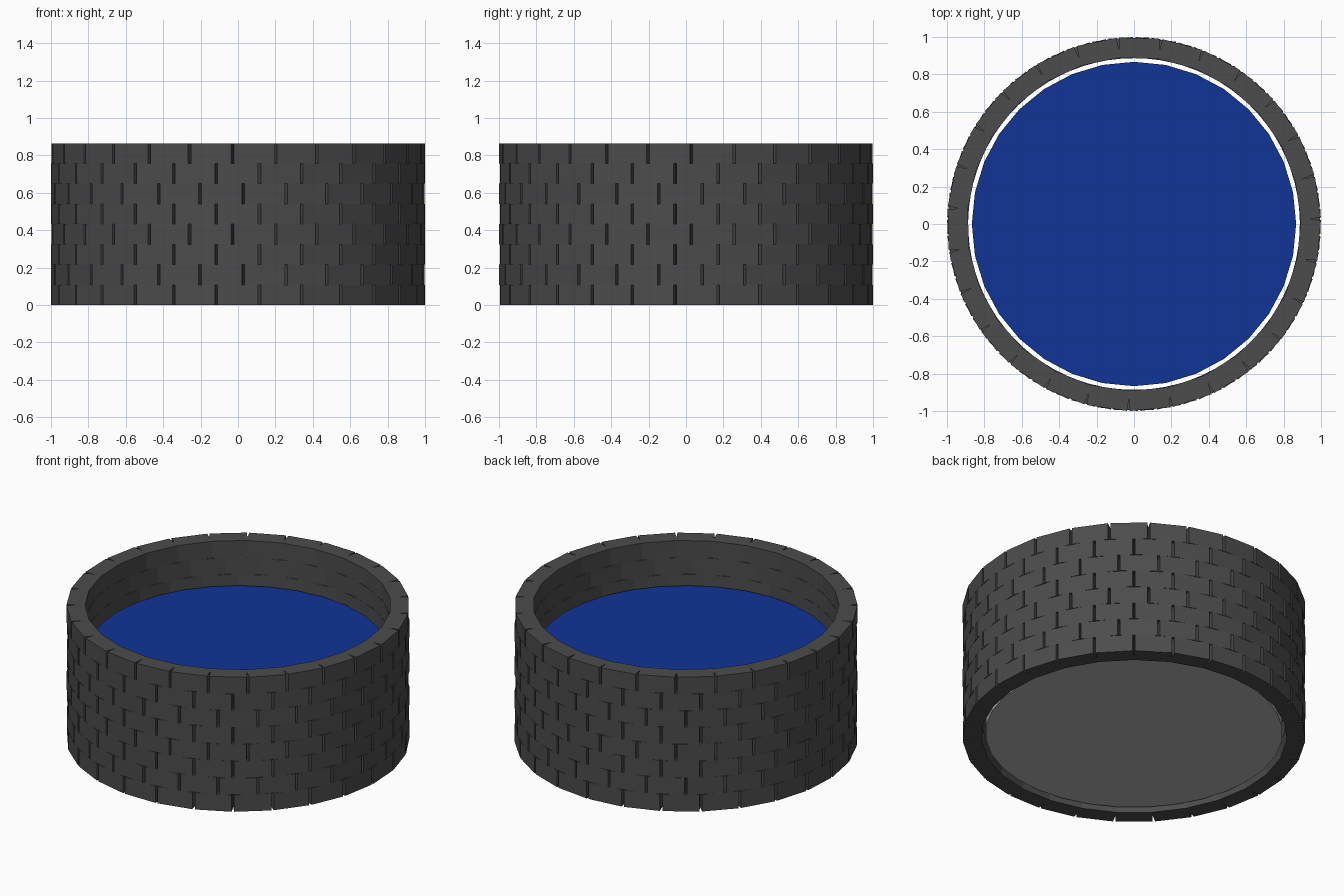
import bpy, bmesh, math

if "Cube" in bpy.data.objects:
    bpy.data.objects.remove(bpy.data.objects["Cube"])

ROWS, BRICKS = 8, 27
HEIGHT = 0.865
ROW_H = HEIGHT / ROWS
STEP = 2 * math.pi / BRICKS
R_OUT, R_TOUCH, R_IN = 0.994, 0.93, 0.886


def material(name, rgb):
    m = bpy.data.materials.new(name)
    m.diffuse_color = (*rgb, 1)
    m.use_nodes = True
    m.node_tree.nodes["Principled BSDF"].inputs["Base Color"].default_value = m.diffuse_color
    return m


stone = material("dark_grey_stone", (0.072, 0.072, 0.072))
water = material("blue_water", (0.005, 0.034, 0.31))
plain = material("light_grey", (0.45, 0.45, 0.45))


def make_object(name, bm, mats):
    bmesh.ops.recalc_face_normals(bm, faces=bm.faces)
    mesh = bpy.data.meshes.new(name)
    bm.to_mesh(mesh)
    bm.free()
    for m in mats:
        mesh.materials.append(m)
    ob = bpy.data.objects.new(name, mesh)
    bpy.context.collection.objects.link(ob)
    return ob


def add_brick(bm, angle, z):
    # straight-sided brick: touches its neighbours inside, leaves a wedge gap outside
    t = math.tan(STEP / 2)
    half = R_TOUCH * t
    outline = [(-half, R_OUT), (half, R_OUT), (half, R_TOUCH),
               (R_IN * t, R_IN), (-R_IN * t, R_IN), (-half, R_TOUCH)]
    s, c = math.sin(angle), math.cos(angle)
    rings = []
    for h in (z, z + ROW_H):
        rings.append([bm.verts.new((r * s + u * c, -r * c + u * s, h))
                      for u, r in outline])
    low, high = rings
    bm.faces.new(low)
    bm.faces.new(high)
    n = len(outline)
    for i in range(n):
        j = (i + 1) % n
        bm.faces.new((low[i], low[j], high[j], high[i]))


# brick wall, each row turned a little against the one below
joint_angles = (-6.7, -11.7, -6.7, -1.7)
for row in range(ROWS):
    bm = bmesh.new()
    start = math.radians(joint_angles[row % 4]) + STEP / 2
    for k in range(BRICKS):
        add_brick(bm, start + k * STEP, row * ROW_H)
    make_object(f"brick_row_{row + 1}", bm, [stone])

# water body: blue on top, plain sides and underside
Z_LOW, Z_TOP = 0.022, 0.586
bm = bmesh.new()
bmesh.ops.create_cone(bm, cap_ends=True, segments=32, radius1=0.867,
                      radius2=0.867, depth=Z_TOP - Z_LOW)
bmesh.ops.translate(bm, verts=bm.verts, vec=(0, 0, (Z_TOP + Z_LOW) / 2))
bm.normal_update()
for f in bm.faces:
    f.material_index = 0 if f.normal.z > 0.5 else 1
make_object("water", bm, [water, plain])
